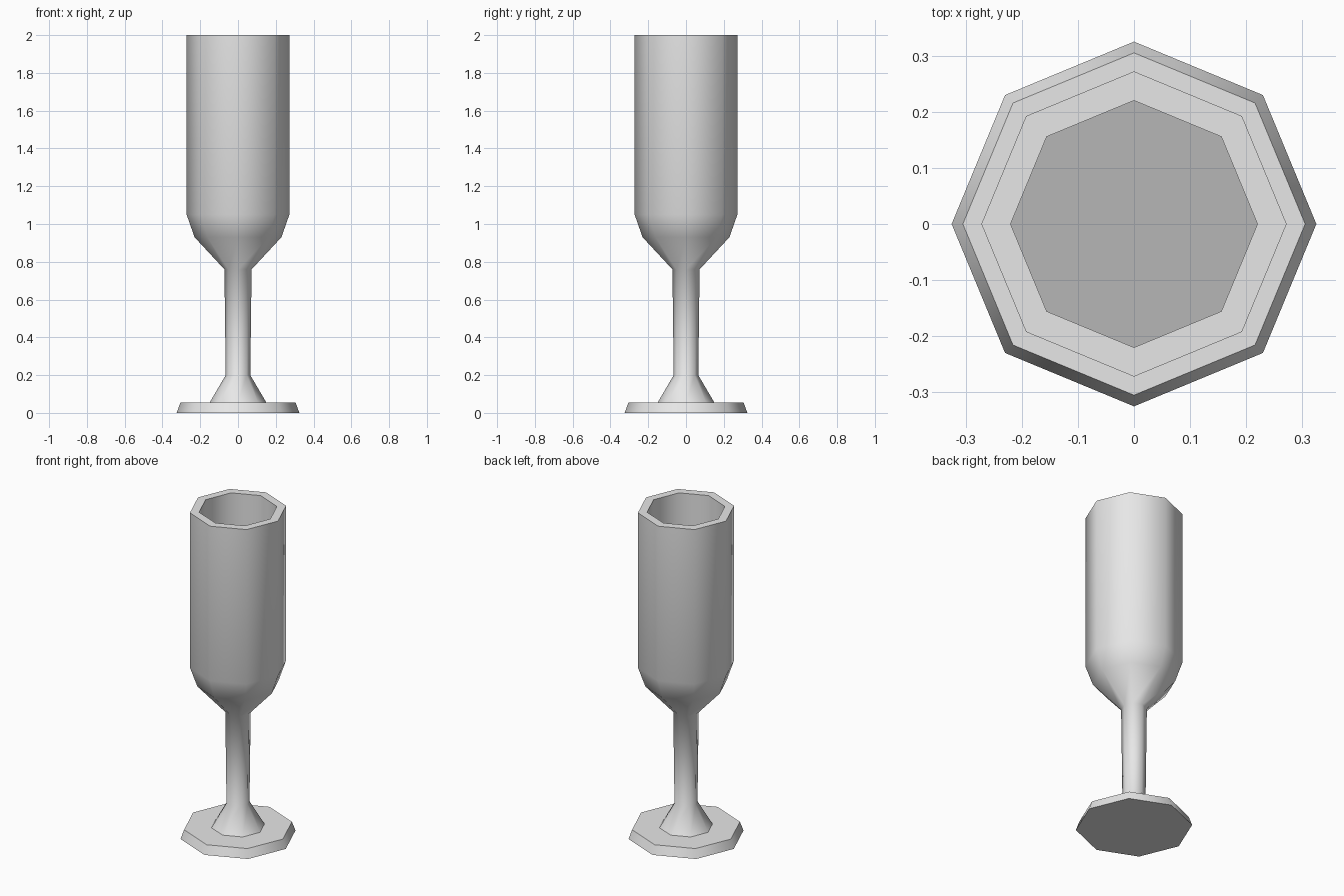
import bpy, bmesh, math

if "Cube" in bpy.data.objects:
    bpy.data.objects.remove(bpy.data.objects["Cube"])

SIDES = 8


def material(name, value):
    m = bpy.data.materials.new(name)
    m.diffuse_color = (value, value, value, 1)
    m.use_nodes = True
    m.node_tree.nodes["Principled BSDF"].inputs["Base Color"].default_value = m.diffuse_color
    return m


def lathe(name, profile, mat, cap_start=False, cap_end=False):
    """Spin a (radius, height) profile into an eight-sided part."""
    bm = bmesh.new()
    rings = []
    for r, z in profile:
        angles = [2 * math.pi * i / SIDES for i in range(SIDES)]
        rings.append([bm.verts.new((r * math.cos(a), r * math.sin(a), z)) for a in angles])
    for low, high in zip(rings, rings[1:]):
        for i in range(SIDES):
            j = (i + 1) % SIDES
            bm.faces.new((low[i], low[j], high[j], high[i]))
    if cap_start:
        bm.faces.new(rings[0][::-1])
    if cap_end:
        bm.faces.new(rings[-1])
    mesh = bpy.data.meshes.new(name)
    bm.to_mesh(mesh)
    bm.free()
    mesh.materials.append(mat)
    mesh.shade_smooth()
    mesh.set_sharp_from_angle(angle=math.radians(50))
    obj = bpy.data.objects.new(name, mesh)
    bpy.context.collection.objects.link(obj)
    return obj


glass = material("light grey", 0.8)
inside = material("mid grey", 0.47)

# Foot, stem and hollow bowl in one continuous profile
goblet = lathe("goblet", [
    (0.325, 0), (0.305, 0.055), (0.15, 0.055), (0.065, 0.2), (0.072, 0.76),
    (0.23, 0.93), (0.272, 1.05), (0.272, 2.0), (0.22, 2.0), (0.22, 1.05),
], glass, cap_start=True, cap_end=True)

# Darker floor inside the bowl
goblet.data.materials.append(inside)
for face in goblet.data.polygons:
    if len(face.vertices) == SIDES and face.center.z > 1:
        face.material_index = 1
